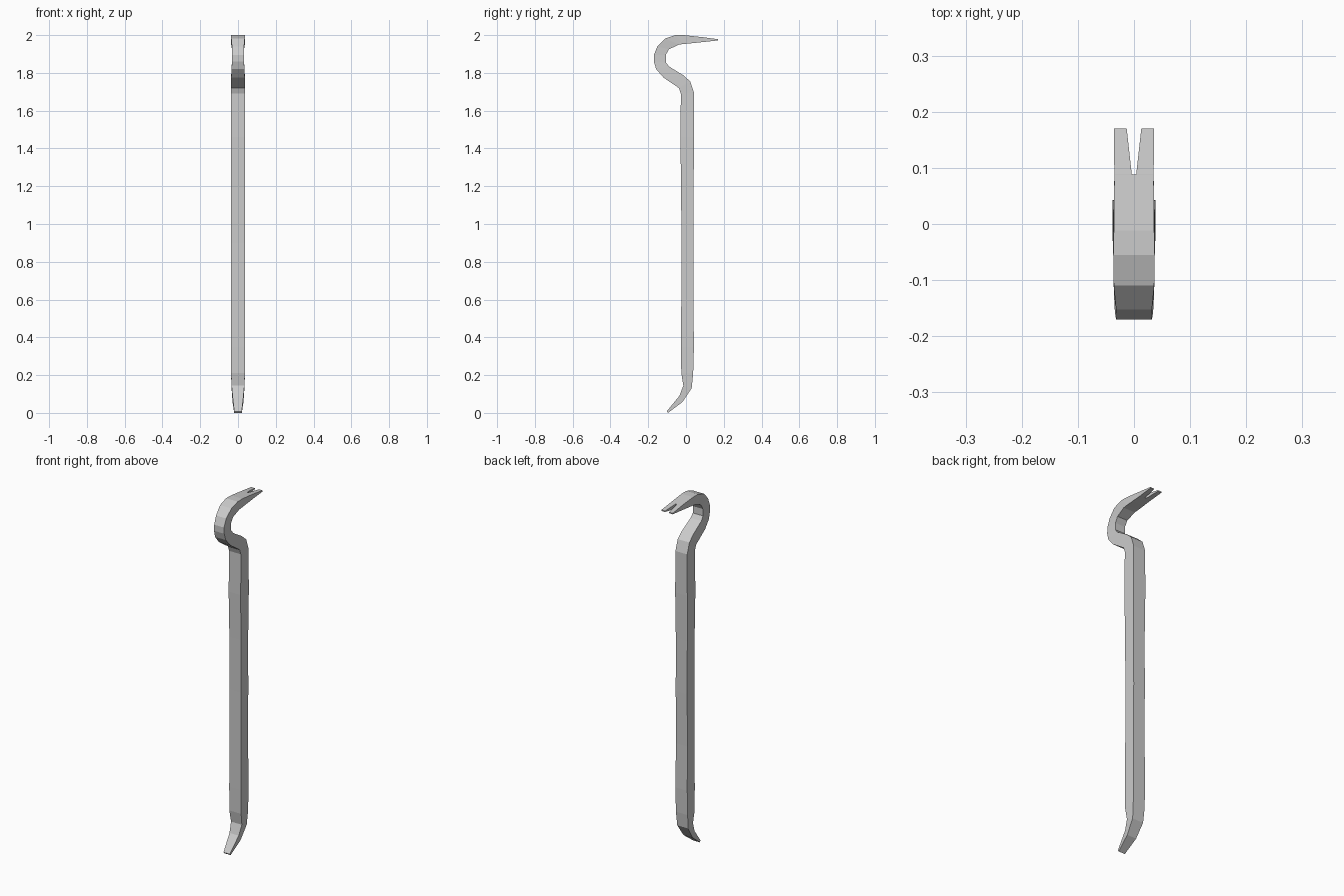
import bpy, bmesh

# Stations along the bar: front/outer (y, z), back/inner (y, z), half width
stations = [
    (-0.102, 0.008, -0.095, 0.000, 0.020),
    (-0.035, 0.090, -0.018, 0.058, 0.029),
    (-0.014, 0.145, 0.030, 0.130, 0.034),
    (-0.025, 0.212, 0.038, 0.210, 0.037),
    (-0.026, 0.350, 0.042, 0.350, 0.037),
    (-0.025, 0.600, 0.039, 0.600, 0.036),
    (-0.024, 0.900, 0.041, 0.900, 0.036),
    (-0.026, 1.200, 0.040, 1.200, 0.036),
    (-0.030, 1.460, 0.043, 1.460, 0.038),
    (-0.027, 1.690, 0.042, 1.695, 0.037),
    (-0.038, 1.720, 0.022, 1.755, 0.037),
    (-0.120, 1.776, -0.015, 1.788, 0.036),
    (-0.158, 1.820, -0.090, 1.834, 0.034),
    (-0.170, 1.860, -0.107, 1.856, 0.032),
    (-0.170, 1.895, -0.107, 1.895, 0.031),
    (-0.152, 1.940, -0.090, 1.925, 0.032),
    (-0.110, 1.982, -0.037, 1.950, 0.036),
    (-0.055, 2.000, -0.012, 1.953, 0.037),
    (-0.012, 2.000, 0.030, 1.957, 0.036),
    (0.088, 1.989, 0.088, 1.963, 0.035),
]
# Forked claw: same layout, with the inner half gap of the notch
claw = [(0.089, 1.989, 0.089, 1.963, 0.035, 0.004),
        (0.170, 1.978, 0.170, 1.972, 0.036, 0.013)]

# Half of the bar, mirrored about x = 0
bm = bmesh.new()
rings = []
for s in [s + (0.0,) for s in stations] + claw:
    ya, za, yb, zb, w, gap = s
    rings.append([bm.verts.new(p) for p in
                  ((gap, ya, za), (w, ya, za), (w, yb, zb), (gap, yb, zb))])

last = len(rings) - 2
for i, (a, b) in enumerate(zip(rings, rings[1:])):
    for k in range(3):
        bm.faces.new((a[k], a[k + 1], b[k + 1], b[k]))
    if i >= last - 1:  # notch walls
        bm.faces.new((a[3], a[0], b[0], b[3]))
bm.faces.new(rings[0])
bm.faces.new(rings[-1])
bmesh.ops.recalc_face_normals(bm, faces=bm.faces)
if sum(f.normal.x * f.calc_area() for f in bm.faces) < 0:
    bmesh.ops.reverse_faces(bm, faces=bm.faces)

mesh = bpy.data.meshes.new("crowbar")
bm.to_mesh(mesh)
bm.free()
bar = bpy.data.objects.new("crowbar", mesh)
bpy.context.collection.objects.link(bar)
mirror = bar.modifiers.new("mirror", 'MIRROR')
mirror.use_axis[0] = True
mirror.use_clip = True
mirror.merge_threshold = 0.0005
